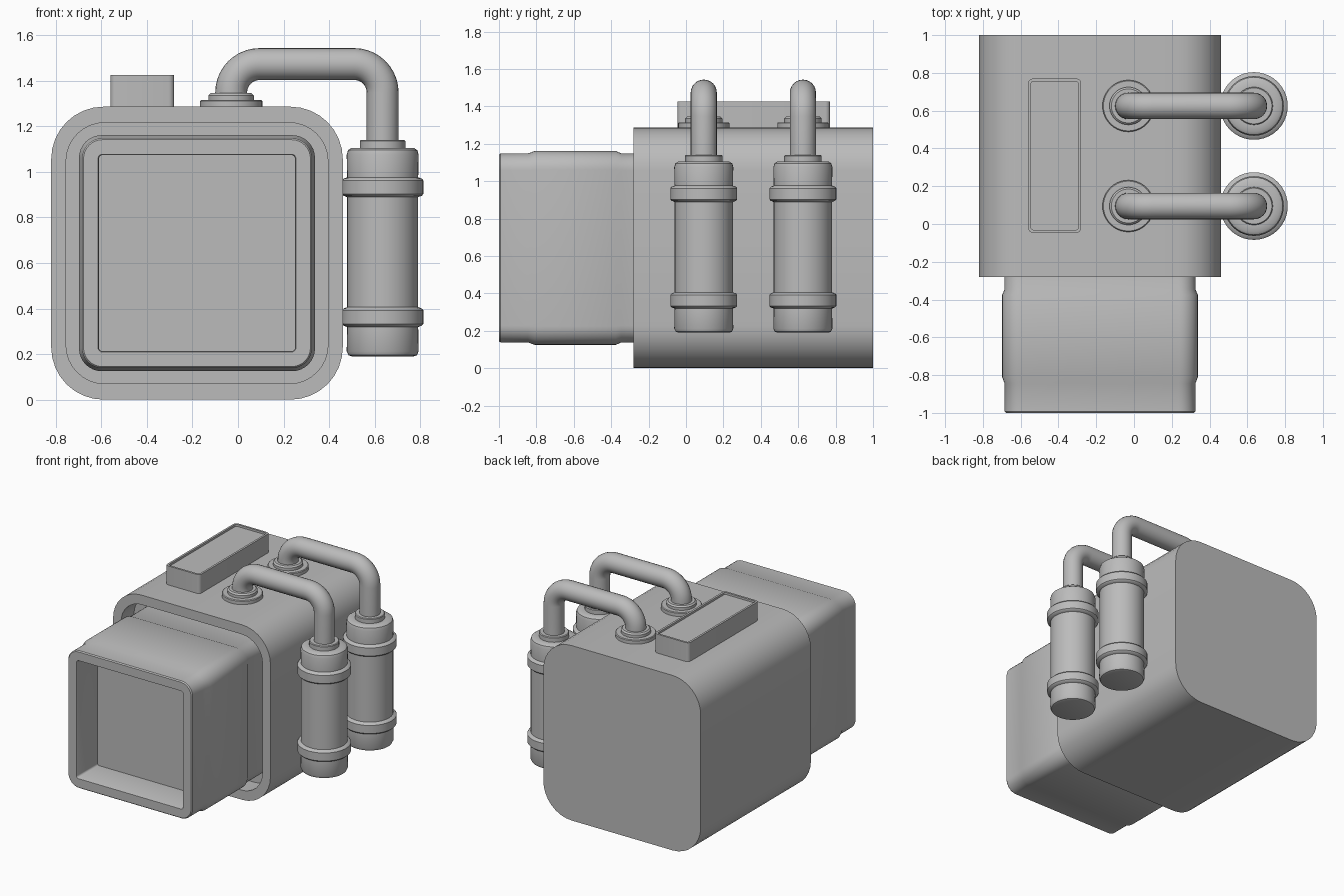
import bpy, bmesh, math
from mathutils import Vector

if "Cube" in bpy.data.objects:
    bpy.data.objects.remove(bpy.data.objects["Cube"], do_unlink=True)

grey = bpy.data.materials.new("plain_grey")
grey.use_nodes = True
COLOUR = (0.5, 0.5, 0.5, 1)
grey.diffuse_color = COLOUR
grey.node_tree.nodes["Principled BSDF"].inputs["Base Color"].default_value = COLOUR


def finish(name, bm, angle=35):
    bmesh.ops.recalc_face_normals(bm, faces=bm.faces)
    mesh = bpy.data.meshes.new(name)
    bm.to_mesh(mesh)
    bm.free()
    mesh.materials.append(grey)
    obj = bpy.data.objects.new(name, mesh)
    bpy.context.collection.objects.link(obj)
    bpy.ops.object.select_all(action='DESELECT')
    obj.select_set(True)
    bpy.context.view_layer.objects.active = obj
    bpy.ops.object.shade_smooth_by_angle(angle=math.radians(angle))
    return obj


def rounded_rect(half_u, half_v, radius, steps=8):
    points = []
    for corner, (su, sv) in enumerate([(1, 1), (-1, 1), (-1, -1), (1, -1)]):
        for i in range(steps + 1):
            a = math.pi / 2 * (corner + i / steps)
            points.append((su * (half_u - radius) + radius * math.cos(a),
                           sv * (half_v - radius) + radius * math.sin(a)))
    return points


def skin(name, loops, angle=35):
    """Join successive closed loops of points and cap both ends."""
    bm = bmesh.new()
    rings = [[bm.verts.new(p) for p in loop] for loop in loops]
    n = len(rings[0])
    for a, b in zip(rings, rings[1:]):
        for i in range(n):
            j = (i + 1) % n
            bm.faces.new((a[i], a[j], b[j], b[i]))
    bm.faces.new(rings[0])
    bm.faces.new(rings[-1])
    return finish(name, bm, angle)


def box_loft(name, centre, sections):
    """Sections are (depth y, half width, half height, corner radius)."""
    cx, cz = centre
    return skin(name, [[(cx + u, y, cz + v) for u, v in rounded_rect(w, h, r)]
                       for y, w, h, r in sections])


def lathe(name, x, y, profile, sides=40):
    """Profile is a list of (radius, height)."""
    turn = [2 * math.pi * i / sides for i in range(sides)]
    return skin(name, [[(x + r * math.cos(a), y + r * math.sin(a), z) for a in turn]
                       for r, z in profile])


# Main housing with a recessed front
CENTRE = (-0.18, 0.643)
box_loft("housing", CENTRE, [
    (1.0, 0.64, 0.643, 0.23), (-0.28, 0.64, 0.643, 0.23),
    (-0.28, 0.575, 0.573, 0.17), (-0.13, 0.575, 0.573, 0.17)])

# Square front hood with a raised band and an open pocket
box_loft("front_hood", CENTRE, [
    (-0.12, 0.505, 0.505, 0.09), (-0.345, 0.505, 0.505, 0.09),
    (-0.375, 0.518, 0.518, 0.1), (-0.81, 0.518, 0.518, 0.1),
    (-0.845, 0.505, 0.505, 0.09), (-0.992, 0.505, 0.505, 0.09),
    (-1.0, 0.498, 0.498, 0.083), (-1.0, 0.434, 0.434, 0.018),
    (-0.992, 0.43, 0.43, 0.014), (-0.76, 0.43, 0.43, 0.014)])

# Top block with a shallow sunken lid
skin("top_block", [[(-0.42 + u, 0.362 + v, z) for u, v in rounded_rect(w, h, r, 4)]
                   for w, h, r, z in [
                       (0.14, 0.408, 0.025, 1.27), (0.14, 0.408, 0.025, 1.425),
                       (0.125, 0.393, 0.012, 1.425), (0.125, 0.393, 0.012, 1.41)]])

# Canisters, their pipes and the pipe flanges
PIPE_X, TANK_X, PIPE_Z, BEND = -0.03, 0.635, 1.473, 0.125


def pipe(name, y, radius=0.07, sides=24, steps=10):
    path = [(PIPE_X, 1.28, 0)]
    for i in range(steps + 1):
        a = math.pi / 2 * i / steps
        path.append((PIPE_X + BEND * (1 - math.cos(a)),
                     PIPE_Z - BEND * (1 - math.sin(a)), a))
    for i in range(steps + 1):
        a = math.pi / 2 * (1 + i / steps)
        path.append((TANK_X - BEND * (1 + math.cos(a)),
                     PIPE_Z - BEND * (1 - math.sin(a)), a))
    path.append((TANK_X, 1.12, math.pi))
    loops = []
    for x, z, a in path:
        side = Vector((-math.cos(a), 0, math.sin(a)))
        loops.append([Vector((x, y, z)) + radius * (
            side * math.cos(t) + Vector((0, 1, 0)) * math.sin(t))
            for t in [2 * math.pi * k / sides for k in range(sides)]])
    skin(name, loops)


def clamp_ring(low, high):
    return [(0.156, low - 0.006), (0.172, low), (0.179, low + 0.008),
            (0.179, high - 0.008), (0.172, high), (0.156, high + 0.006)]


for label, y in (("front", 0.095), ("rear", 0.625)):
    lathe(label + "_canister", TANK_X, y,
          [(0.135, 0.19), (0.15, 0.195), (0.158, 0.212)]
          + clamp_ring(0.325, 0.4) + clamp_ring(0.895, 0.97)
          + [(0.158, 1.075), (0.152, 1.095), (0.137, 1.105),
             (0.1, 1.105), (0.1, 1.135), (0.095, 1.14), (0.06, 1.14)])
    lathe(label + "_pipe_flange", PIPE_X, y,
          [(0.137, 1.27), (0.137, 1.31), (0.132, 1.315), (0.1, 1.315),
           (0.1, 1.335), (0.09, 1.345), (0.06, 1.345)])
    pipe(label + "_pipe", y)
